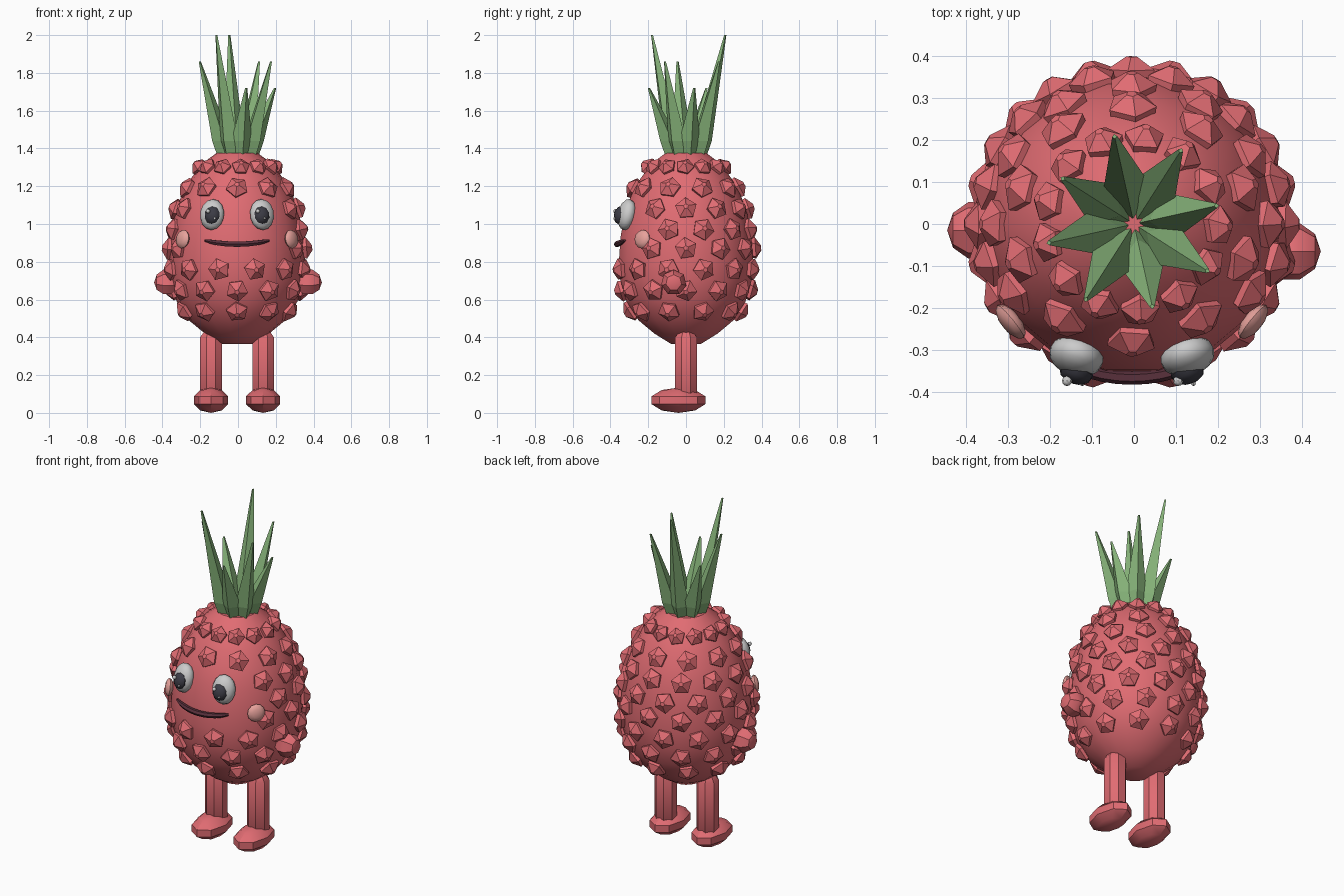
import bpy, bmesh, math
from mathutils import Vector, Matrix

if "Cube" in bpy.data.objects:
    bpy.data.objects.remove(bpy.data.objects["Cube"])

AX = -0.005  # x of the body axis


def mat(name, rgb):
    m = bpy.data.materials.new(name)
    m.diffuse_color = (*rgb, 1)
    m.use_nodes = True
    m.node_tree.nodes["Principled BSDF"].inputs["Base Color"].default_value = m.diffuse_color
    return m


RED = mat("red", (0.75, 0.15, 0.17))
GREEN = mat("green", (0.25, 0.47, 0.20))
PINK = mat("pink", (0.80, 0.36, 0.33))
DARK = mat("dark", (0.045, 0.045, 0.06))
MOUTH = mat("mouth_colour", (0.10, 0.03, 0.045))


def finish(bm, name, material=None, angle=None):
    bmesh.ops.recalc_face_normals(bm, faces=bm.faces)
    me = bpy.data.meshes.new(name)
    bm.to_mesh(me)
    bm.free()
    ob = bpy.data.objects.new(name, me)
    bpy.context.collection.objects.link(ob)
    if material:
        me.materials.append(material)
    if angle:
        bpy.ops.object.select_all(action='DESELECT')
        ob.select_set(True)
        bpy.context.view_layer.objects.active = ob
        bpy.ops.object.shade_smooth_by_angle(angle=math.radians(angle))
    return ob


def loft(bm, rings):
    """Skin a list of point rings and cap both ends."""
    vs = [[bm.verts.new(p) for p in r] for r in rings]
    n = len(vs[0])
    for a, b in zip(vs, vs[1:]):
        for i in range(n):
            bm.faces.new((a[i], a[(i + 1) % n], b[(i + 1) % n], b[i]))
    bm.faces.new(vs[0])
    bm.faces.new(vs[-1])


def ring(n, r, z, phase=0.0):
    return [Vector((r * math.cos(phase + math.tau * i / n),
                    r * math.sin(phase + math.tau * i / n), z)) for i in range(n)]


def ball(name, loc, size, material=None, facing=(0, -1, 0), seg=12, rings=8, angle=40):
    """Ellipsoid; its local z points along facing, local y stays upward."""
    rot = Vector(facing).to_track_quat('Z', 'Y').to_matrix().to_4x4()
    bm = bmesh.new()
    bmesh.ops.create_uvsphere(bm, u_segments=seg, v_segments=rings, radius=1,
                              matrix=Matrix.Translation(loc) @ rot @ Matrix.Diagonal((*size, 1)))
    return finish(bm, name, material, angle)


# Body: turned profile
PROFILE = [(0.08, 0.365), (0.17, 0.42), (0.255, 0.49), (0.32, 0.59), (0.352, 0.70),
           (0.36, 0.81), (0.352, 0.93), (0.33, 1.05), (0.295, 1.15), (0.245, 1.24),
           (0.185, 1.32), (0.11, 1.375)]
bm = bmesh.new()
loft(bm, [[p + Vector((AX, 0, 0)) for p in ring(18, r, z)] for r, z in PROFILE])
finish(bm, "body", RED, 35)


def surface(z):
    """Body radius and profile slope at height z."""
    for (r0, z0), (r1, z1) in zip(PROFILE, PROFILE[1:]):
        if z0 <= z <= z1:
            return r0 + (r1 - r0) * (z - z0) / (z1 - z0), (r1 - r0) / (z1 - z0)


# Bumps: rows of five-sided studs, leaving the face clear
bm = bmesh.new()
ROWS = [(0.54, 10, 0), (0.65, 12, 0), (0.76, 12, .5), (0.87, 12, 0),
        (0.97, 12, .5), (1.08, 12, 0), (1.19, 10, 0), (1.30, 13, .2)]
for z, count, shift in ROWS:
    r, slope = surface(z)
    s = 0.82 if z > 1.25 else 1.0
    for i in range(count):
        t = math.tau * (i + shift) / count
        off = abs((t + math.pi) % math.tau - math.pi)
        if 0.8 < z < 1.15 and off < math.radians(50):
            continue
        d = Vector((math.sin(t), -math.cos(t), 0))
        rot = (d - Vector((0, 0, slope))).to_track_quat('Z', 'Y').to_matrix().to_4x4()
        m = Matrix.Translation(d * r + Vector((AX, 0, z))) @ rot
        ph = math.pi / 2 + 0.5 * math.sin(i * 2.3 + z * 17)
        loft(bm, [[m @ p for p in ring(5, a * s, h, ph)]
                  for a, h in ((0.052, -0.025), (0.060, 0.012), (0.014, 0.042))])
finish(bm, "bumps", RED)

# Crown: eight four-sided leaves in three cycling heights
bm = bmesh.new()
for i in range(8):
    rot = Matrix.Rotation(math.radians(12.5 + 45 * i), 4, 'Z')
    top = (1.72, 1.86, 2.0)[i % 3]
    tip = 0.205 + 0.006 * (i % 3)
    sections = [(0.058, 0.052, 0.044, 1.355), (0.088, 0.052, 0.056, 1.44),
                (tip - 0.004, 0.006, 0.006, top)]
    loft(bm, [[rot @ Vector(p) for p in ((c + a, 0, z), (c, b, z), (c - a, 0, z), (c, -b, z))]
              for c, a, b, z in sections])
finish(bm, "crown_leaves", GREEN)

# Limbs and face, one set per side
for side, label in ((-1, "left"), (1, "right")):
    x = AX + side * 0.138
    bm = bmesh.new()
    loft(bm, [[p + Vector((x, 0, 0)) for p in ring(8, r, z, math.pi / 8)]
              for r, z in ((0.04, 0.06), (0.062, 0.09), (0.062, 0.40), (0.04, 0.43))])
    finish(bm, label + "_leg", RED, 35)
    ball(label + "_foot", (x, -0.04, 0.067), (0.095, 0.15, 0.067), RED, (0, 0, 1), 8, 5, 35)
    ball(label + "_hand", (side * 0.372, -0.015 if side < 0 else -0.065, 0.69),
         (0.072, 0.072, 0.072), RED, (side, 0, 0), 7, 5, 35)

    face_dir = Vector((side * 0.3, -1, 0.22))
    x = AX + side * 0.132
    ball(label + "_eye", (x, -0.314, 1.05), (0.066, 0.084, 0.046), None, face_dir, 14, 8)
    ball(label + "_pupil", (x, -0.352, 1.047), (0.042, 0.048, 0.028), DARK, face_dir, 10, 6)
    ball(label + "_highlight", (x - 0.022, -0.373, 1.068), (0.012,) * 3, None, seg=8, rings=6)
    ball(label + "_small_highlight", (x + 0.014, -0.378, 1.03), (0.007,) * 3, None, seg=6, rings=4)
    ball(label + "_cheek", (AX + side * 0.288, -0.232, 0.92), (0.05, 0.05, 0.022), PINK,
         (side * 0.29, -0.235, 0.05), 12, 6)

# Mouth: tapered tube wrapped around the front of the body
bm = bmesh.new()
rings_ = []
for k in range(11):
    u = k / 5 - 1
    t = u * 0.48
    rad = 0.016 * (1 - 0.55 * u ** 4)
    d = Vector((math.sin(t), -math.cos(t), 0))
    c = d * 0.366 + Vector((AX, 0, 0.893 + 0.020 * u * u))
    rings_.append([c + d * (rad * math.cos(a)) + Vector((0, 0, rad * math.sin(a)))
                   for a in (math.tau * j / 6 for j in range(6))])
loft(bm, rings_)
finish(bm, "mouth", MOUTH, 40)
